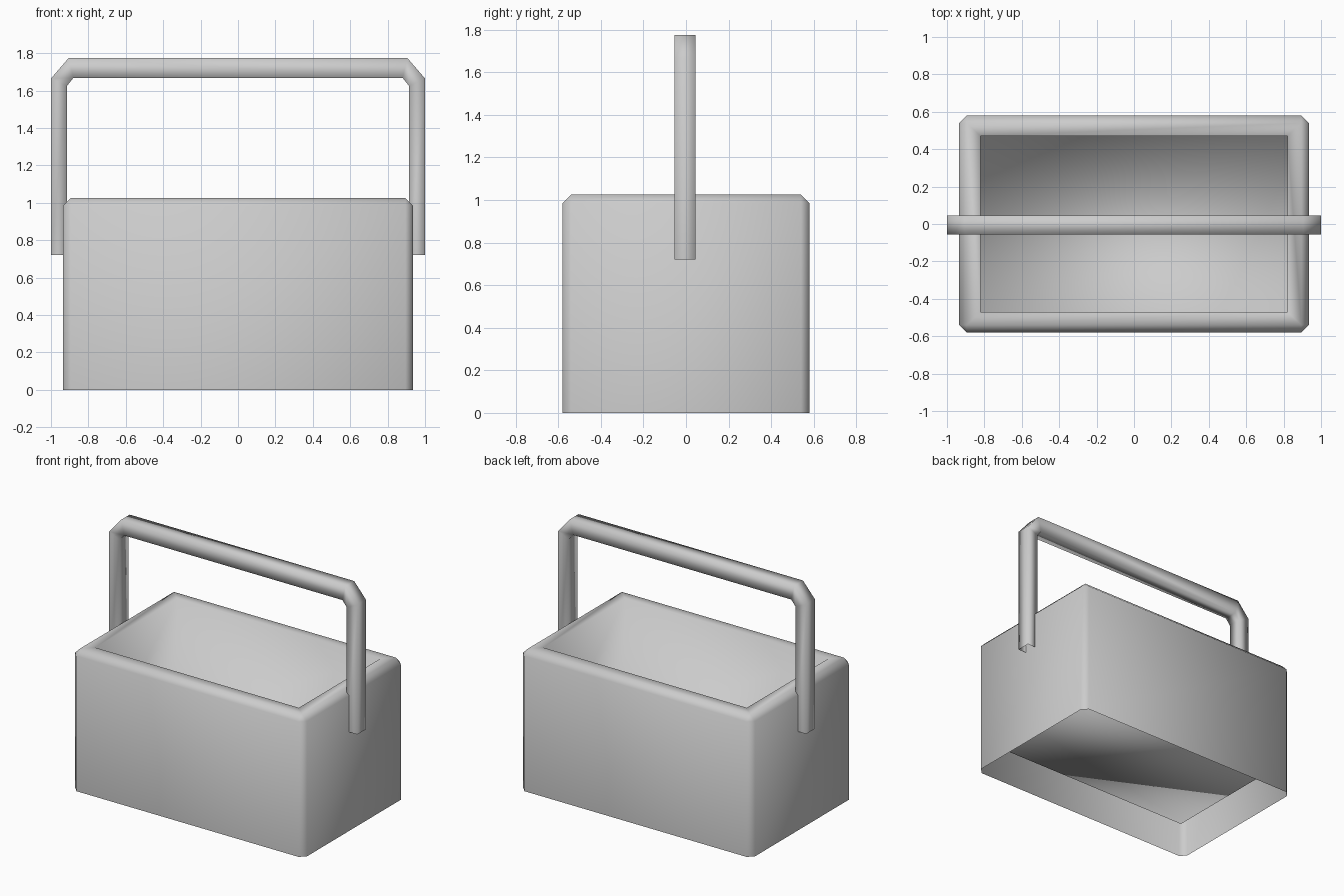
import bpy
import bmesh

if "Cube" in bpy.data.objects:
    bpy.data.objects.remove(bpy.data.objects["Cube"])

# Single plain grey material
grey = bpy.data.materials.new("light_grey")
grey.use_nodes = True
colour = (0.6, 0.6, 0.6, 1)
grey.diffuse_color = colour
grey.node_tree.nodes["Principled BSDF"].inputs["Base Color"].default_value = colour


def finish(bm, name):
    mesh = bpy.data.meshes.new(name)
    for face in bm.faces:
        face.smooth = True
    bm.to_mesh(mesh)
    bm.free()
    mesh.materials.append(grey)
    obj = bpy.data.objects.new(name, mesh)
    bpy.context.collection.objects.link(obj)
    return obj


CORNERS = [(1, 1), (-1, 1), (-1, -1), (1, -1)]


def rectangle(bm, hx, hy, z):
    return [bm.verts.new((sx * hx, sy * hy, z)) for sx, sy in CORNERS]


def chamfered(bm, hx, hy, cut, z):
    """Rectangle with cut corners, two points per corner, counter-clockwise."""
    ring = []
    for sx, sy in CORNERS:
        pair = [(sx * hx, sy * (hy - cut), z), (sx * (hx - cut), sy * hy, z)]
        ring += [bm.verts.new(p) for p in (pair if sx * sy > 0 else pair[::-1])]
    return ring


def join(bm, lower, upper):
    n = len(lower)
    for i in range(n):
        j = (i + 1) % n
        bm.faces.new((lower[i], lower[j], upper[j], upper[i]))


# Basket: outer shell open below, softened rim, sunken tray inside
bm = bmesh.new()
HX, HY, CUT, TOP = 0.935, 0.58, 0.04, 1.025
foot = chamfered(bm, HX, HY, CUT, 0)
shoulder = chamfered(bm, HX, HY, CUT, TOP - CUT)
rim = rectangle(bm, HX - CUT, HY - CUT, TOP)
mouth = rectangle(bm, 0.82, 0.47, TOP)
floor = rectangle(bm, 0.82, 0.47, 0.18)
join(bm, foot, shoulder)
for k in range(4):
    n = (k + 1) % 4
    a, b, c = shoulder[2 * k], shoulder[2 * k + 1], shoulder[2 * n]
    bm.faces.new((a, b, rim[k]))
    bm.faces.new((b, c, rim[n], rim[k]))
join(bm, rim, mouth)
join(bm, mouth, floor)
bm.faces.new(floor)
finish(bm, "basket")

# Handle: square bar bent over the basket, open at both lower ends
outer = [(1, 0.72), (1, 1.665), (0.905, 1.775)]
inner = [(0.915, 0.72), (0.915, 1.625), (0.88, 1.668)]


def arch(points):
    return points + [(-x, z) for x, z in reversed(points)]


bm = bmesh.new()
Y0, Y1 = -0.055, 0.045
sections = []
for (ox, oz), (ix, iz) in zip(arch(outer), arch(inner)):
    loop = [(ox, Y0, oz), (ox, Y1, oz), (ix, Y1, iz), (ix, Y0, iz)]
    sections.append([bm.verts.new(p) for p in loop])
for first, second in zip(sections, sections[1:]):
    join(bm, first, second)
bmesh.ops.recalc_face_normals(bm, faces=bm.faces)
finish(bm, "handle")
